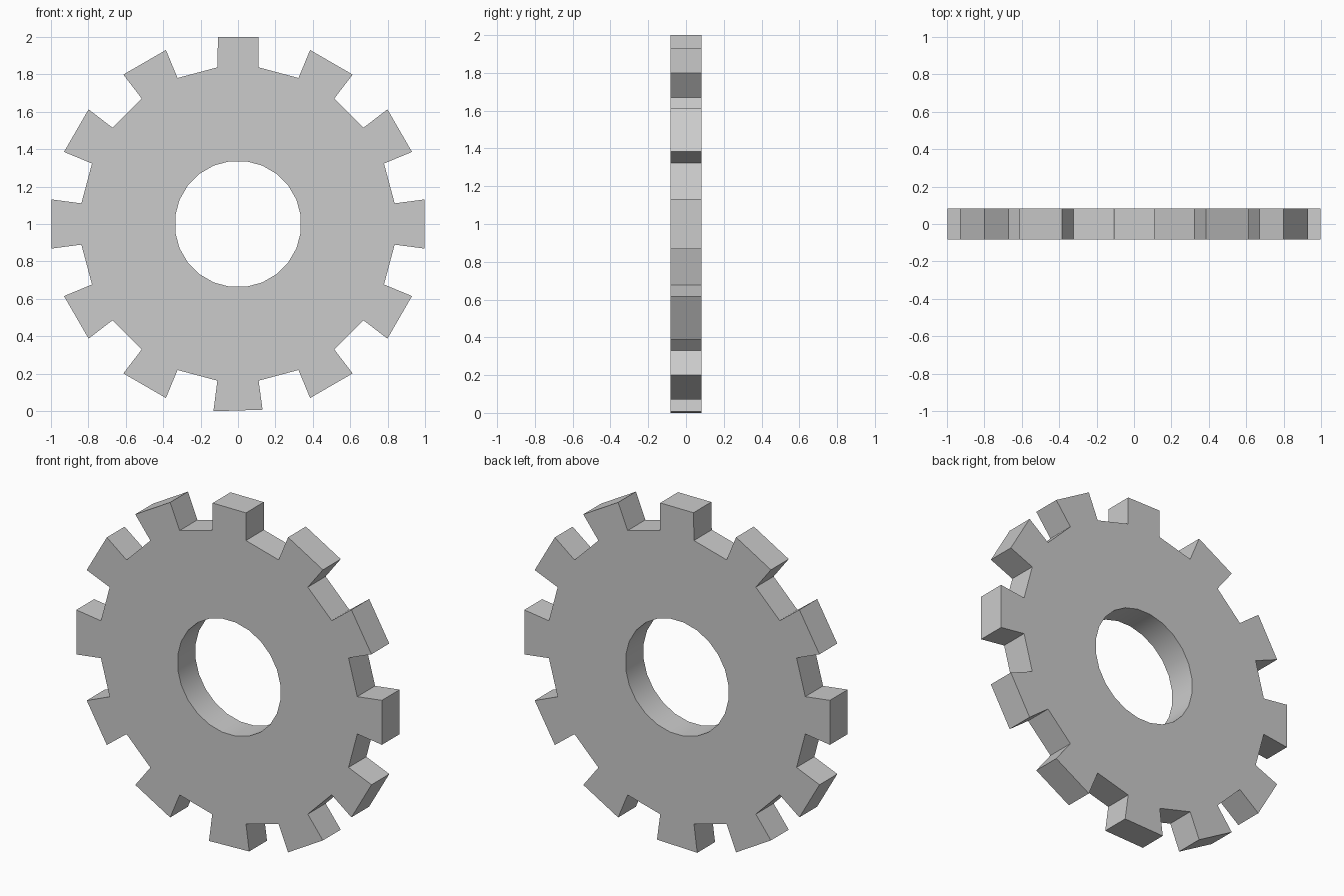
import bpy, bmesh
from math import sin, cos, radians

if "Cube" in bpy.data.objects:
    bpy.data.objects.remove(bpy.data.objects["Cube"])

HALF_T = 0.083      # half thickness
R_HOLE, R_ROOT, R_TIP = 0.338, 0.844, 1.006
N = 24              # twelve teeth and twelve gaps

bm = bmesh.new()


def ring(radius, y):
    # angle is measured from straight up; a tooth spans each even step
    pts = []
    for i in range(N):
        a = radians(-7.5 + 15 * i)
        pts.append([radius * sin(a), y, 1 + radius * cos(a)])
    if radius == R_TIP:
        # top tooth has straight sides, bottom tip rests on the ground
        pts[0][0], pts[1][0] = -0.107, 0.11
        pts[0][2] = pts[1][2] = 2.0
        pts[12][2], pts[13][2] = 0.008, 0.0
    return [bm.verts.new(p) for p in pts]


hole, root = ([ring(r, y) for y in (-HALF_T, HALF_T)] for r in (R_HOLE, R_ROOT))
tip = [ring(R_TIP, y) for y in (-HALF_T, HALF_T)]

for i in range(N):
    j = (i + 1) % N
    # bore wall and both faces of the disc
    bm.faces.new((hole[0][i], hole[0][j], hole[1][j], hole[1][i]))
    for s in (0, 1):
        bm.faces.new((hole[s][i], root[s][i], root[s][j], hole[s][j]))
    if i % 2:
        # gap floor
        bm.faces.new((root[0][i], root[0][j], root[1][j], root[1][i]))
    else:
        # tooth: faces, flanks and tip
        for s in (0, 1):
            bm.faces.new((root[s][i], tip[s][i], tip[s][j], root[s][j]))
        for k in (i, j):
            bm.faces.new((root[0][k], tip[0][k], tip[1][k], root[1][k]))
        bm.faces.new((tip[0][i], tip[0][j], tip[1][j], tip[1][i]))

bmesh.ops.recalc_face_normals(bm, faces=bm.faces[:])
mesh = bpy.data.meshes.new("gear_wheel")
bm.to_mesh(mesh)
bm.free()
gear = bpy.data.objects.new("gear_wheel", mesh)
bpy.context.collection.objects.link(gear)

# smooth bore, crisp teeth
bpy.context.view_layer.objects.active = gear
gear.select_set(True)
bpy.ops.object.shade_smooth_by_angle(angle=radians(30))
